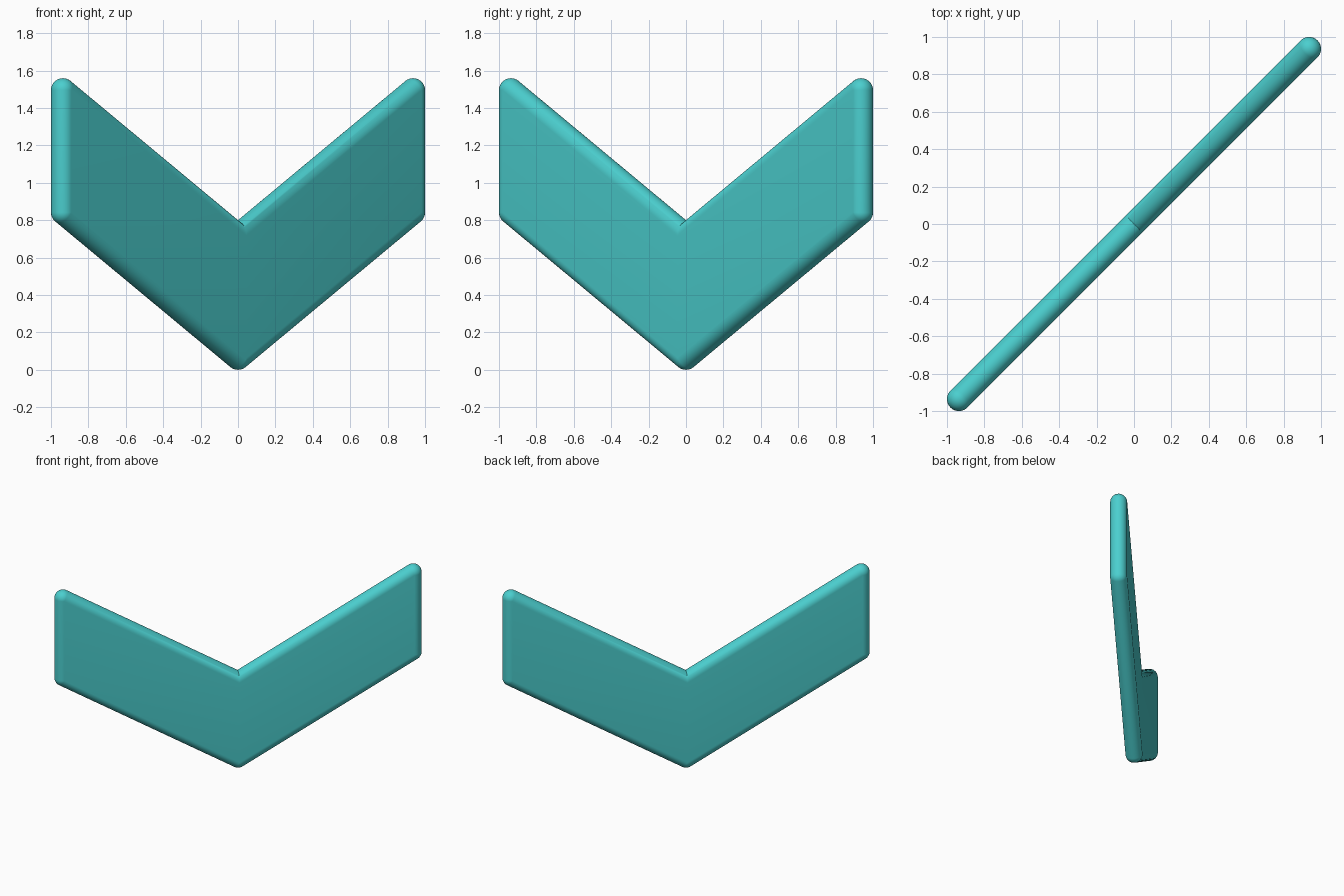
import bpy, bmesh, math
from mathutils import Matrix, Vector

if "Cube" in bpy.data.objects:
    bpy.data.objects.remove(bpy.data.objects["Cube"])

R = 0.064                      # half thickness, also edge rounding radius
U = (1 - R) * math.sqrt(2)     # arm length along the diagonal
CORE = [(0, 0.064), (0, 0.717), (U, 1.495), (U, 0.842)]   # rounding centres of one arm

# One arm: the hull of a small sphere at each corner
bm = bmesh.new()
for u, z in CORE:
    place = Matrix.Translation((u, 0, z)) @ Matrix.Rotation(math.radians(90), 4, 'X')
    bmesh.ops.create_uvsphere(bm, u_segments=48, v_segments=24, radius=R, matrix=place)
hull = bmesh.ops.convex_hull(bm, input=bm.verts[:])
junk = {e for e in hull["geom_interior"] + hull["geom_unused"]
        if isinstance(e, bmesh.types.BMVert)}
bmesh.ops.delete(bm, geom=list(junk), context='VERTS')

# Trim at the middle so the mirrored arm meets it in a clean crease
bmesh.ops.bisect_plane(bm, geom=bm.verts[:] + bm.edges[:] + bm.faces[:], dist=1e-5,
                       plane_co=Vector((0, 0, 0)), plane_no=Vector((1, 0, 0)),
                       clear_inner=True)
bmesh.ops.dissolve_limit(bm, angle_limit=math.radians(0.5),
                         verts=bm.verts[:], edges=bm.edges[:])
# Mirror to the second arm
bmesh.ops.mirror(bm, geom=bm.verts[:] + bm.edges[:] + bm.faces[:],
                 axis='X', merge_dist=1e-4)
bmesh.ops.recalc_face_normals(bm, faces=bm.faces[:])
# Turn the plate onto the diagonal
bmesh.ops.rotate(bm, verts=bm.verts[:], cent=(0, 0, 0),
                 matrix=Matrix.Rotation(math.radians(45), 3, 'Z'))

mesh = bpy.data.meshes.new("chevron_plate")
bm.to_mesh(mesh)
bm.free()
plate = bpy.data.objects.new("chevron_plate", mesh)
bpy.context.collection.objects.link(plate)

mat = bpy.data.materials.new("turquoise")
mat.diffuse_color = (0.07, 0.62, 0.62, 1)
mat.use_nodes = True
mat.node_tree.nodes["Principled BSDF"].inputs["Base Color"].default_value = mat.diffuse_color
mesh.materials.append(mat)

bpy.context.view_layer.objects.active = plate
plate.select_set(True)
bpy.ops.object.shade_smooth_by_angle(angle=math.radians(35))
